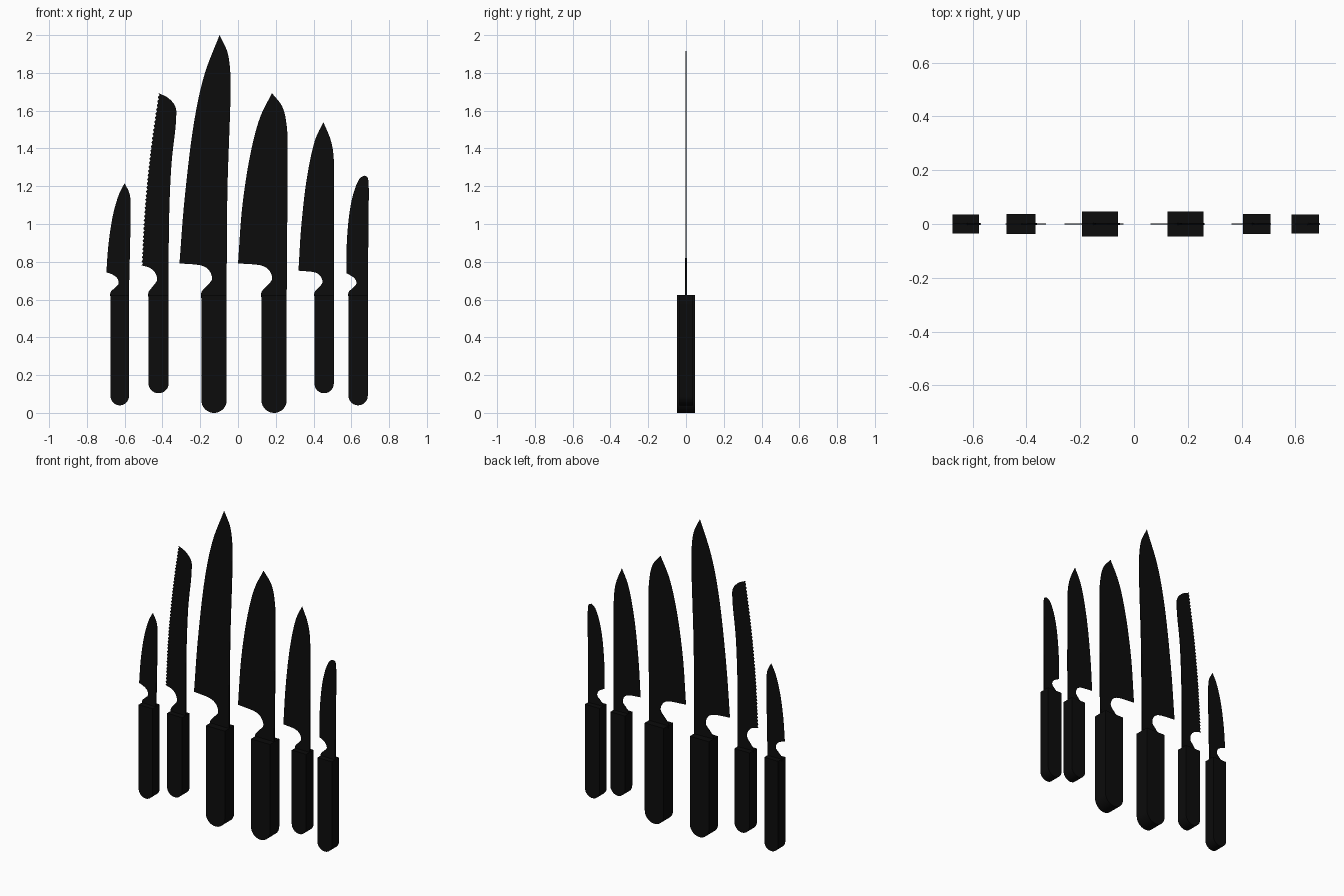
import bpy, bmesh, math
from mathutils import Vector

cube = bpy.data.objects.get("Cube")
if cube:
    bpy.data.objects.remove(cube)

black = bpy.data.materials.new("matte_black")
black.use_nodes = True
COLOUR = (0.0035, 0.0035, 0.0035, 1)
black.diffuse_color = COLOUR
bsdf = next(n for n in black.node_tree.nodes if n.type == 'BSDF_PRINCIPLED')
bsdf.inputs["Base Color"].default_value = COLOUR

GRIP_TOP = 0.625


def finish(bm, name):
    """Turn a bmesh into a named, shaded object."""
    bmesh.ops.recalc_face_normals(bm, faces=bm.faces)
    mesh = bpy.data.meshes.new(name)
    bm.to_mesh(mesh)
    bm.free()
    mesh.materials.append(black)
    ob = bpy.data.objects.new(name, mesh)
    bpy.context.collection.objects.link(ob)
    bpy.ops.object.select_all(action='DESELECT')
    ob.select_set(True)
    bpy.context.view_layer.objects.active = ob
    bpy.ops.object.shade_smooth_by_angle(angle=math.radians(35))


def spline(points, steps=6):
    """Smooth curve through the points, without its last point."""
    p = [Vector(q) for q in points]
    p = [2 * p[0] - p[1]] + p + [2 * p[-1] - p[-2]]
    out = []
    for a, b, c, d in zip(p, p[1:], p[2:], p[3:]):
        # Centripetal spacing keeps tight corners from overshooting
        k1, k2, k3 = ((v - u).length ** 0.5 for u, v in ((a, b), (b, c), (c, d)))
        m1 = ((b - a) / k1 - (c - a) / (k1 + k2) + (c - b) / k2) * k2
        m2 = ((c - b) / k2 - (d - b) / (k2 + k3) + (d - c) / k3) * k2
        for i in range(steps):
            t = i / steps
            out.append(b + m1 * t + (3 * (c - b) - 2 * m1 - m2) * t ** 2
                       + (2 * (b - c) + m1 + m2) * t ** 3)
    return out


def serrate(edge, tip, teeth=42, depth=0.007):
    """Resample an edge evenly in height with alternating teeth."""
    pts = edge + [Vector(tip)]
    low, high = pts[0].y, pts[-1].y
    out = []
    for i in range(2 * teeth):
        z = low + (high - low) * i / (2 * teeth)
        a, b = next((u, v) for u, v in zip(pts, pts[1:]) if v.y > z)
        x = a.x + (b.x - a.x) * (z - a.y) / (b.y - a.y)
        out.append(Vector((x + depth * (i % 2), z)))
    return out


def solid(outline, half):
    """Close an x-z outline into a solid; half gives the half thickness."""
    bm = bmesh.new()
    front = [bm.verts.new((p.x, -half(p), p.y)) for p in outline]
    back = [bm.verts.new((p.x, half(p), p.y)) for p in outline]
    bm.faces.new(front)
    bm.faces.new(back[::-1])
    for i in range(len(outline)):
        bm.faces.new((front[i - 1], front[i], back[i], back[i - 1]))
    return bm


def handle(name, left, right, bottom, depth):
    """Grip with a round butt and softened edges."""
    r, mid = (right - left) / 2, (left + right) / 2
    arc = [math.pi * (1 + i / 20) for i in range(21)]
    outline = [Vector((mid + r * math.cos(a), bottom + r + r * math.sin(a))) for a in arc]
    outline += [Vector((right, GRIP_TOP)), Vector((left, GRIP_TOP))]
    bm = solid(outline, lambda p: depth / 2)
    rim = [e for e in bm.edges if e.calc_face_angle() > 0.6]
    bmesh.ops.bevel(bm, geom=rim, offset=depth * 0.28, segments=4,
                    profile=0.5, affect='EDGES', clamp_overlap=True)
    finish(bm, name + "_handle")


def blade(name, left, right, notch, heel, edge, tip, spine, serrated):
    """Thin wedge-ground blade with a finger notch above the grip."""
    rise = heel[1] - 0.638
    hook = [(left + fx * notch, 0.638 + fz * rise) for fx, fz in
            ((0, 0), (0.45, 0.2), (1, 0.45), (0.8, 0.72), (0.2, 0.9))]
    cut = spline([(left, 0.6)] + hook + [heel])
    edge = spline([heel] + edge + [tip])
    if serrated:
        edge = serrate(edge, tip)
    back = spline([tip] + spine + [(right, 0.64), (right, 0.6)])
    outline = cut + edge + back + [Vector((right, 0.6))]
    width = right - heel[0]

    def half(p):
        taper = 1 - 0.75 * (p.y - 0.6) / (tip[1] - 0.6)
        ground = min(1, max(0.1, (p.x - heel[0]) / width))
        return 0.0045 * taper * ground

    finish(solid(outline, half), name + "_blade")


def knife(name, left, right, bottom, depth, notch, heel, edge, tip, spine, serrated=False):
    handle(name, left, right, bottom, depth)
    blade(name, left, right, notch, heel, edge, tip, spine, serrated)


# Small knives at the two ends
knife("paring_knife", -0.675, -0.577, 0.04, 0.072, 0.043, (-0.697, 0.744),
      [(-0.685, 0.9), (-0.659, 1.06), (-0.627, 1.165)], (-0.6, 1.216),
      [(-0.574, 1.16), (-0.569, 1.1)])
knife("peeling_knife", 0.585, 0.687, 0.04, 0.072, 0.042, (0.574, 0.739),
      [(0.577, 0.92), (0.595, 1.09), (0.622, 1.195), (0.648, 1.245)], (0.669, 1.256),
      [(0.685, 1.248), (0.691, 1.215), (0.691, 1.03)])

# Serrated bread knife
knife("bread_knife", -0.474, -0.367, 0.104, 0.075, 0.045, (-0.511, 0.781),
      [(-0.495, 1.08), (-0.463, 1.4)], (-0.421, 1.693),
      [(-0.368, 1.666), (-0.331, 1.62), (-0.328, 1.55), (-0.352, 1.32), (-0.365, 1.02)],
      serrated=True)

# Wide kitchen knives
knife("chef_knife", -0.194, -0.06, 0, 0.094, 0.056, (-0.31, 0.792),
      [(-0.283, 1.13), (-0.23, 1.555), (-0.177, 1.793)], (-0.098, 2),
      [(-0.056, 1.91), (-0.04, 1.79), (-0.04, 1.66), (-0.056, 1.18)])
knife("carving_knife", 0.124, 0.258, 0, 0.094, 0.056, (0, 0.792),
      [(0.024, 1.105), (0.071, 1.396), (0.119, 1.57)], (0.18, 1.693),
      [(0.235, 1.62), (0.259, 1.51), (0.262, 1.34)])
knife("utility_knife", 0.405, 0.507, 0.104, 0.075, 0.042, (0.32, 0.753),
      [(0.336, 1), (0.368, 1.264), (0.41, 1.45)], (0.452, 1.539),
      [(0.489, 1.45), (0.505, 1.37), (0.508, 1.13)])
